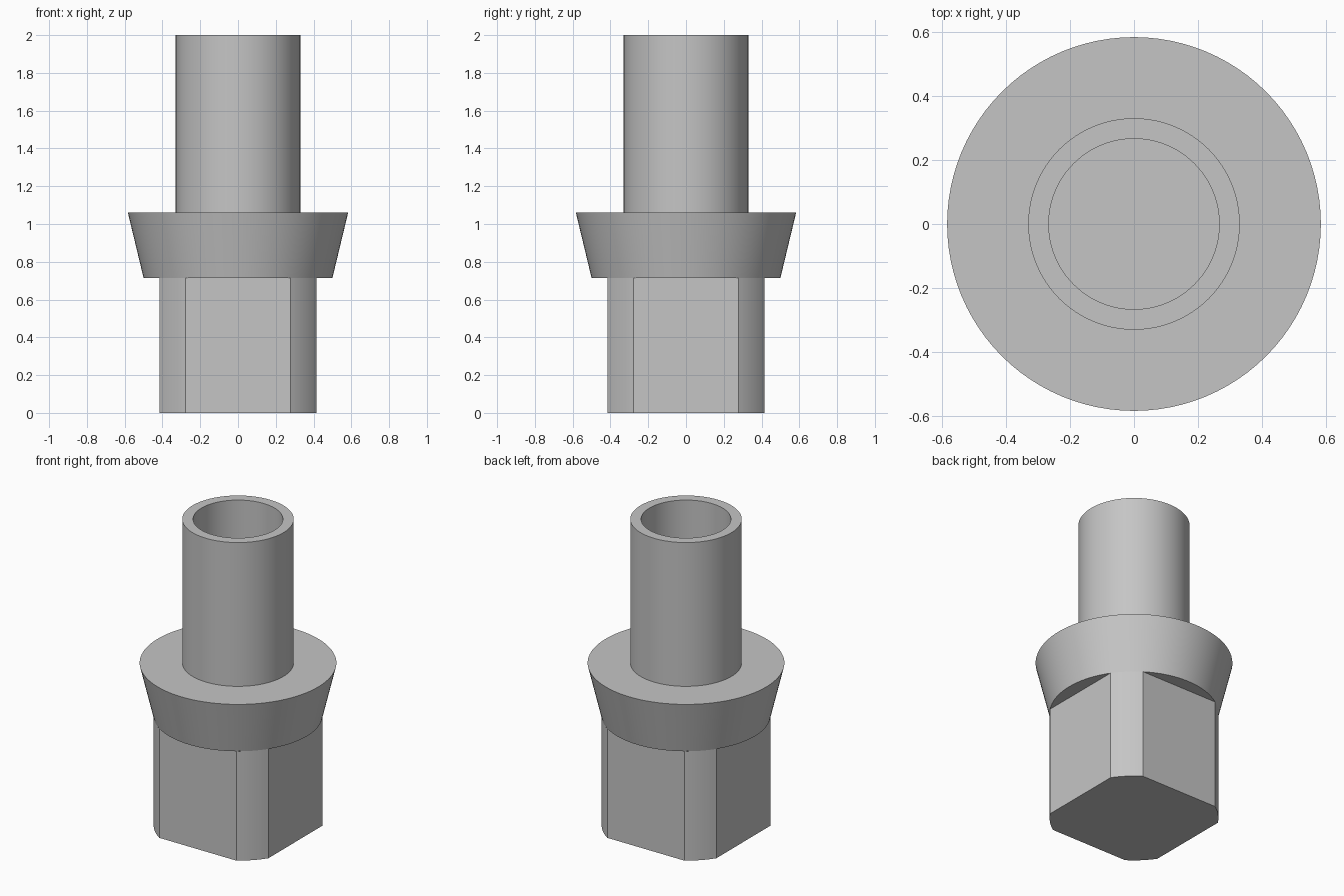
import bpy, bmesh, math

cube = bpy.data.objects.get("Cube")
if cube:
    bpy.data.objects.remove(cube, do_unlink=True)

SEGMENTS = 96
SHAFT_R = 0.5      # radius of the rounded corners of the base
FLAT = 0.415       # distance from the axis to each flat
COLLAR_Z = 0.715   # underside of the collar

grey = bpy.data.materials.new("plain grey")
grey.use_nodes = True
colour = (0.56, 0.56, 0.56, 1)
grey.diffuse_color = colour
grey.node_tree.nodes["Principled BSDF"].inputs["Base Color"].default_value = colour


def finish(name, bm):
    """Turn a bmesh into a smooth object with sharp edges."""
    bmesh.ops.recalc_face_normals(bm, faces=bm.faces)
    mesh = bpy.data.meshes.new(name)
    bm.to_mesh(mesh)
    bm.free()
    mesh.materials.append(grey)
    obj = bpy.data.objects.new(name, mesh)
    bpy.context.collection.objects.link(obj)
    bpy.ops.object.select_all(action="DESELECT")
    obj.select_set(True)
    bpy.context.view_layer.objects.active = obj
    bpy.ops.object.shade_smooth_by_angle(angle=math.radians(30))


def lathe(name, profile):
    """Spin a radius/height profile around the z axis."""
    bm = bmesh.new()
    verts = [bm.verts.new((r, 0, z)) for r, z in profile]
    edges = [bm.edges.new(pair) for pair in zip(verts, verts[1:])]
    bmesh.ops.spin(bm, geom=verts + edges, axis=(0, 0, 1), cent=(0, 0, 0),
                   angle=math.tau, steps=SEGMENTS, use_duplicate=False)
    bmesh.ops.remove_doubles(bm, verts=bm.verts, dist=0.0001)
    finish(name, bm)


# Flared collar carrying a hollow tube
lathe("collar_and_tube", [
    (0, COLLAR_Z), (SHAFT_R, COLLAR_Z), (0.583, 1.06), (0.33, 1.06),
    (0.33, 2), (0.266, 2), (0.266, 1.06), (0, 1.06)])

# Round base shaft cut by four flats
bm = bmesh.new()
start = math.acos(FLAT / SHAFT_R)
sweep = math.pi / 2 - 2 * start
steps = 10
outline = []
for corner in range(4):
    for i in range(steps + 1):
        a = corner * math.pi / 2 + start + sweep * i / steps
        outline.append(bm.verts.new((SHAFT_R * math.cos(a), SHAFT_R * math.sin(a), 0)))
bottom = bm.faces.new(outline)
walls = bmesh.ops.extrude_face_region(bm, geom=[bottom], use_keep_orig=True)
top_verts = [g for g in walls["geom"] if isinstance(g, bmesh.types.BMVert)]
bmesh.ops.translate(bm, verts=top_verts, vec=(0, 0, COLLAR_Z))
# The top is hidden under the collar, so leave it open
top_faces = [f for f in bm.faces if all(v.co.z > COLLAR_Z / 2 for v in f.verts)]
bmesh.ops.delete(bm, geom=top_faces, context="FACES_ONLY")
finish("square_base", bm)
